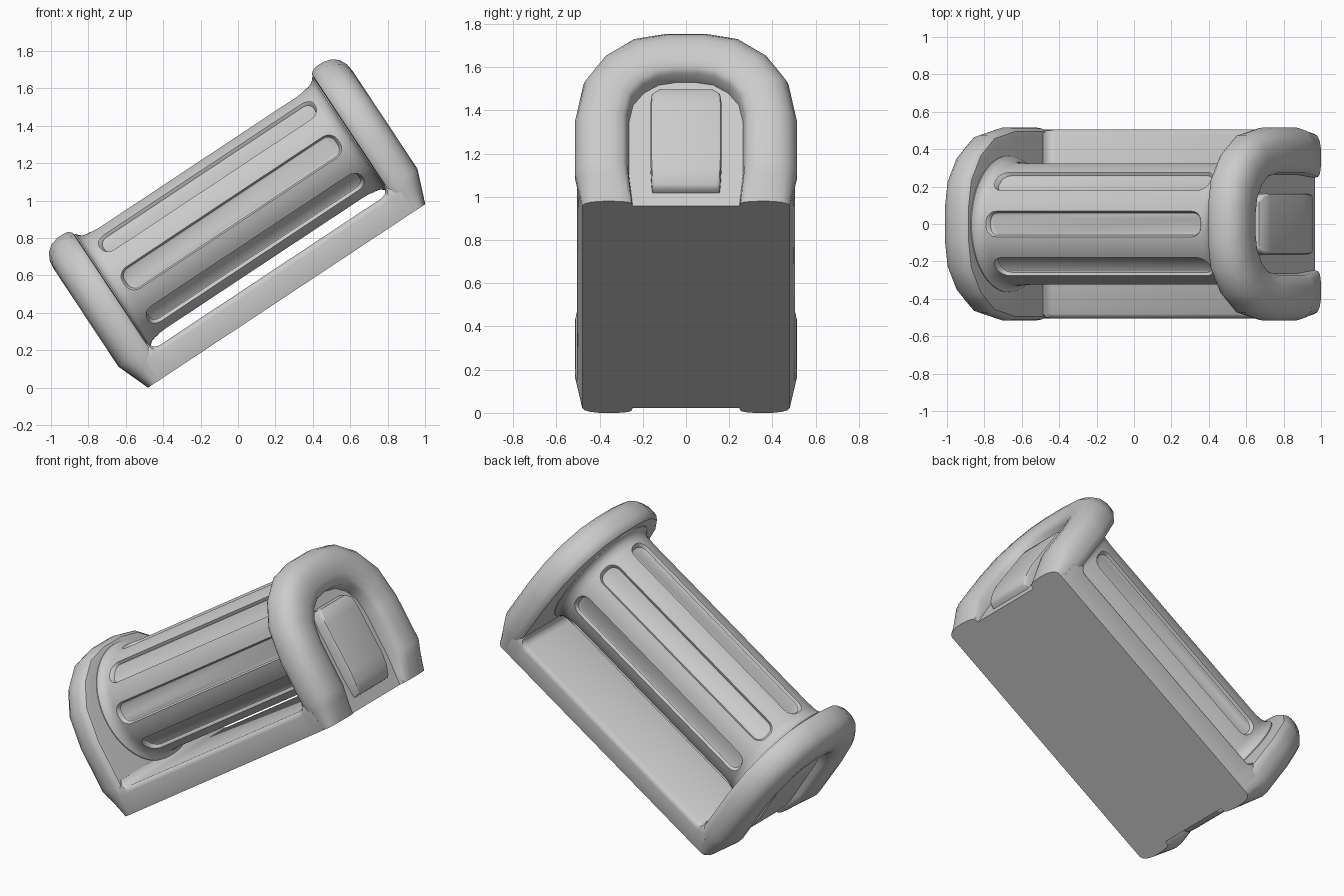
import bpy, bmesh
from math import sin, cos, pi, radians, atan2
from mathutils import Vector

if "Cube" in bpy.data.objects:
    bpy.data.objects.remove(bpy.data.objects["Cube"])

LENGTH = 1.775
TILT = atan2(0.98, 1.48)


def place(u, y, v):
    """Along base, sideways, up from base -> tilted world position."""
    return Vector((-0.48 + u * cos(TILT) - v * sin(TILT), y,
                   u * sin(TILT) + v * cos(TILT)))


def finish(bm, name, angle=40):
    bmesh.ops.recalc_face_normals(bm, faces=bm.faces)
    me = bpy.data.meshes.new(name)
    bm.to_mesh(me)
    bm.free()
    ob = bpy.data.objects.new(name, me)
    bpy.context.collection.objects.link(ob)
    shade(ob, angle)
    return ob


def shade(ob, angle):
    bpy.ops.object.select_all(action='DESELECT')
    ob.select_set(True)
    bpy.context.view_layer.objects.active = ob
    bpy.ops.object.shade_smooth_by_angle(angle=radians(angle))


def loft(bm, rings, closed=True):
    """Skin a list of (u, y, v) rings and cap both ends."""
    vr = [[bm.verts.new(place(*p)) for p in r] for r in rings]
    n = len(vr[0])
    for a, b in zip(vr, vr[1:]):
        for i in range(n if closed else n - 1):
            j = (i + 1) % n
            bm.faces.new((a[i], a[j], b[j], b[i]))
    bm.faces.new(vr[0])
    bm.faces.new(vr[-1])
    return vr


def rounded_rect(a, b, r, steps=5):
    pts = []
    for k, (sx, sy) in enumerate([(1, 1), (-1, 1), (-1, -1), (1, -1)]):
        for s in range(steps + 1):
            t = (k + s / steps) * pi / 2
            pts.append((sx * (a - r) + r * cos(t), sy * (b - r) + r * sin(t)))
    return pts


# end caps: arched rim with a recessed panel that is open at the bottom
HALF = [(.515, 0), (.515, .06), (.515, .12), (.515, .18), (.515, .46),
        (.475, .67), (.38, .81), (.245, .905), (.09, .935)]
ARCH = HALF + [(-y, v) for y, v in reversed(HALF)]
RIM = [(.05, 1.65), (.02, 1.655), (.004, 1.675), (0, 1.70), (0, 1.74),
       (.012, 1.785), (.04, 1.82), (.08, 1.84), (.13, 1.846), (.185, 1.84),
       (.225, 1.825), (.243, 1.80), (.25, 1.735)]
FLOOR_U = 1.735


def side(u, right):
    return u if right else LENGTH - u


def cap_ring(inset, u, right):
    ring = []
    for y, v in ARCH:
        t = min(v / .18, 1)
        y *= (1 - inset / .515) * (.932 + .068 * t)
        if v > .46:
            v = .46 + (v - .46) * (.475 - inset) / .475
        uu = FLOOR_U + (u - FLOOR_U) * (.37 + .63 * t) if u > FLOOR_U else u
        ring.append((side(uu, right), y, v))
    return ring


# panel tab: (u, v, half width) sections from top to bottom
TAB = [(1.72, .625, .13), (1.785, .615, .13), (1.80, .585, .158),
       (1.803, .53, .165), (1.808, .22, .165), (1.80, .15, .162),
       (1.78, .09, .158), (1.765, .075, .155), (1.72, .07, .155)]


def build_end(label, right):
    bm = bmesh.new()
    vr = loft(bm, [cap_ring(i, u, right) for i, u in RIM], closed=False)
    bm.faces.new([r[0] for r in vr] + [r[-1] for r in reversed(vr)])
    finish(bm, label + "_end_cap")

    bm = bmesh.new()
    rings = []
    for u, v, w in TAB:
        top = max(u, 1.725)
        sec = [(1.72, -w), (top - .014, -w), (top - .003, -w + .006), (top, -w + .018),
               (top, w - .018), (top - .003, w - .006), (top - .014, w), (1.72, w)]
        rings.append([(side(max(a, 1.71), right), y, v) for a, y in sec])
    loft(bm, rings)
    bmesh.ops.remove_doubles(bm, verts=bm.verts, dist=1e-5)
    finish(bm, label + "_panel_tab")


build_end("right", True)
build_end("left", False)

# base slab with small fillets rising into the caps
bm = bmesh.new()
STATIONS = [(.07, .05), (.127, .05), (.135, .025), (.15, .008), (.175, 0)]
STATIONS += [(LENGTH - u, h) for u, h in reversed(STATIONS)]
rings = []
for u, h in STATIONS:
    half = [(.48, 0), (.505, .125), (.499, .142 + h * .6), (.48, .155 + h)]
    rings.append([(u, y, v) for y, v in half] + [(u, -y, v) for y, v in reversed(half)])
loft(bm, rings)
finish(bm, "base_slab")

# drum between the caps, flared at both ends
AXIS_V, R = .535, .33
bm = bmesh.new()
prof = [(.11, .365), (.13, .365), (.14, .35), (.155, .338), (.18, .331), (.195, R)]
prof += [(LENGTH - u, r) for u, r in reversed(prof)]
SEG = 64
loft(bm, [[(u, r * cos(2 * pi * k / SEG), AXIS_V + r * sin(2 * pi * k / SEG))
           for k in range(SEG)] for u, r in prof])
drum = finish(bm, "drum", 30)

# eight soft-edged slots cut around the drum
bm = bmesh.new()
for k in range(8):
    c, s = cos(k * pi / 4), sin(k * pi / 4)
    rings = []
    for r, w in [(.302, .055), (.305, .06), (.315, .064), (.324, .069), (.345, .088)]:
        rings.append([(LENGTH / 2 + a, r * c - b * s, AXIS_V + r * s + b * c)
                      for a, b in rounded_rect(.615 + w, w, w * .8)])
    loft(bm, rings)
cutter = finish(bm, "slot_cutter")
cutter.hide_render = True
mod = drum.modifiers.new("slots", 'BOOLEAN')
mod.operation = 'DIFFERENCE'
mod.solver = 'EXACT'
mod.object = cutter
bpy.context.view_layer.objects.active = drum
bpy.ops.object.modifier_apply(modifier=mod.name)
bpy.data.objects.remove(cutter)
shade(drum, 30)
